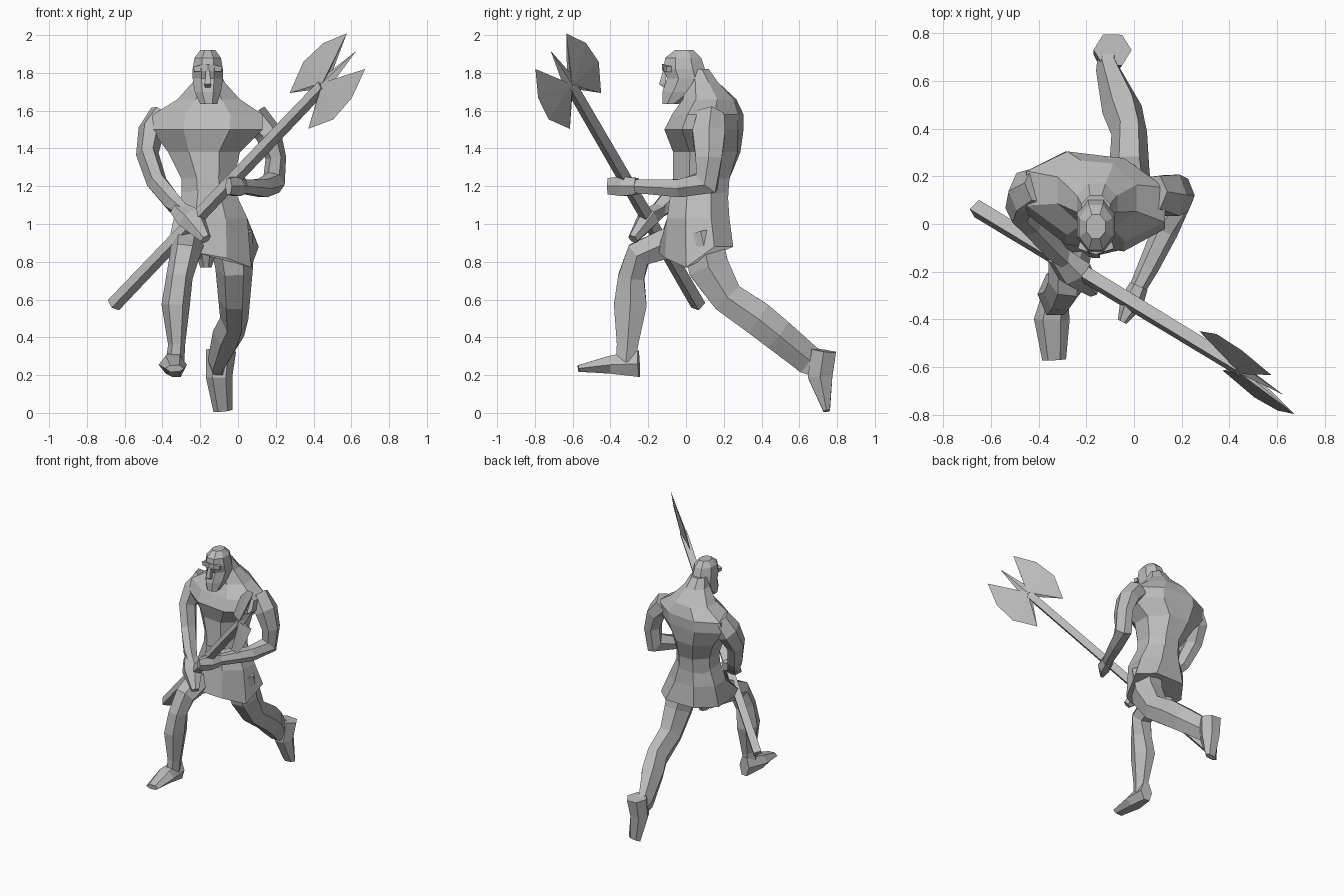
import bpy, bmesh, math
from mathutils import Vector

cube = bpy.data.objects.get("Cube")
if cube:
    bpy.data.objects.remove(cube, do_unlink=True)

# One flat grey for the whole figure
grey = bpy.data.materials.new("plain_grey")
grey.use_nodes = True
COLOUR = (0.5, 0.5, 0.5, 1)
grey.diffuse_color = COLOUR
shader = next(n for n in grey.node_tree.nodes if n.type == "BSDF_PRINCIPLED")
shader.inputs["Base Color"].default_value = COLOUR


def finish(name, bm):
    """Turn a bmesh into a flat shaded object."""
    bmesh.ops.recalc_face_normals(bm, faces=bm.faces[:])
    mesh = bpy.data.meshes.new(name)
    bm.to_mesh(mesh)
    bm.free()
    mesh.materials.append(grey)
    obj = bpy.data.objects.new(name, mesh)
    bpy.context.collection.objects.link(obj)
    return obj


def loft(name, rings):
    """Skin a list of equally long point rings and cap both ends."""
    bm = bmesh.new()
    loops = [[bm.verts.new(p) for p in ring] for ring in rings]
    count = len(loops[0])
    for low, high in zip(loops, loops[1:]):
        for i in range(count):
            j = (i + 1) % count
            bm.faces.new((low[i], low[j], high[j], high[i]))
    bm.faces.new(loops[0])
    bm.faces.new(loops[-1])
    return finish(name, bm)


def octagon(z, left, right, front, back, shear=0.0):
    """Horizontal eight sided ring that touches the given bounds."""
    cx, cy = (left + right) / 2, (front + back) / 2
    grow = 1 / math.cos(math.pi / 8)
    ring = []
    for k in range(8):
        a = (k + 0.5) * math.pi / 4
        dx = math.cos(a) * grow * (right - left) / 2
        dy = math.sin(a) * grow * (back - front) / 2
        ring.append((cx + dx, cy + dy - shear * dx, z))
    return ring


def limb(name, stations, sides=6, reference=Vector((1, 0, 0))):
    """Tube through stations (x, y, z, side radius, depth radius)."""
    centres = [Vector(s[:3]) for s in stations]
    rings = []
    for i, (x, y, z, wide, deep) in enumerate(stations):
        ahead = centres[min(i + 1, len(centres) - 1)]
        behind = centres[max(i - 1, 0)]
        along = (ahead - behind).normalized()
        side = (reference - along * reference.dot(along)).normalized()
        other = along.cross(side)
        angles = [(k + 0.5 * (sides == 4)) * math.tau / sides for k in range(sides)]
        rings.append([centres[i] + side * wide * math.cos(a) + other * deep * math.sin(a)
                      for a in angles])
    return loft(name, rings)


# Torso, from waist to neck, turned slightly at the shoulders
loft("torso", [
    octagon(1.1, -.3, -.01, -.08, .22),
    octagon(1.24, -.3, -.02, -.07, .23),
    octagon(1.38, -.37, .01, -.06, .28, .1),
    octagon(1.5, -.46, .13, -.1, .29, .12),
    octagon(1.58, -.45, .13, -.06, .29, .12),
    octagon(1.66, -.32, .01, -.01, .26, .1),
    octagon(1.75, -.24, -.07, 0, .17),
    octagon(1.82, -.22, -.1, 0, .12),
])

# Skirt with an uneven hem, pushed forward by the raised thigh
hem = [(.11, .15, .88), (0, .25, .88), (-.24, .25, .88), (-.35, .1, .86),
       (-.37, -.15, .89), (-.23, -.15, .85), (-.06, -.11, .82), (.07, 0, .77)]
loft("skirt", [hem, octagon(1.03, -.34, .05, -.1, .23), octagon(1.18, -.29, -.02, -.08, .22)])
loft("loincloth", [octagon(.77, -.2, -.14, -.02, .06), octagon(.9, -.24, -.1, -.08, .12)])

# Head with beard, brow and nose
loft("head", [
    octagon(1.635, -.2, -.11, -.125, -.04),
    octagon(1.7, -.23, -.09, -.125, .07),
    octagon(1.77, -.24, -.08, -.1, .11),
    octagon(1.82, -.24, -.08, -.12, .1),
    octagon(1.88, -.23, -.09, -.11, .08),
    octagon(1.92, -.2, -.12, -.06, .04),
])
limb("brow", [(-.23, -.09, 1.82, .02, .02), (-.16, -.11, 1.83, .025, .025),
              (-.09, -.09, 1.82, .02, .02)], 4, Vector((0, 0, 1)))
limb("nose", [(-.16, -.11, 1.82, .012, .012), (-.16, -.125, 1.74, .025, .025),
              (-.16, -.11, 1.725, .02, .01)], 4)

# Front leg, bent at the knee
limb("right_leg", [
    (-.22, .05, .92, .1, .12), (-.27, -.12, .89, .09, .09), (-.28, -.25, .84, .08, .08),
    (-.31, -.29, .72, .07, .08), (-.33, -.295, .57, .075, .1),
    (-.325, -.31, .36, .045, .065), (-.335, -.32, .25, .05, .06)])
limb("right_foot", [
    (-.325, -.25, .26, .045, .08), (-.345, -.4, .255, .075, .055), (-.335, -.57, .235, .05, .02)])

# Trailing leg, stretched backward
limb("left_leg", [
    (-.04, .08, .95, .12, .12), (-.02, .12, .77, .1, .125), (-.02, .22, .61, .085, .1),
    (-.02, .38, .5, .075, .105), (-.05, .48, .42, .085, .1),
    (-.11, .65, .28, .05, .09), (-.1, .72, .25, .05, .08)])
limb("left_foot", [
    (-.09, .73, .33, .08, .075), (-.1, .71, .19, .07, .075), (-.08, .745, .01, .05, .02)])

# Arms
limb("right_arm", [
    (-.4, .16, 1.58, .07, .08), (-.46, .13, 1.49, .07, .1), (-.48, .07, 1.37, .06, .08),
    (-.43, .01, 1.22, .055, .07), (-.34, -.1, 1.11, .05, .06), (-.28, -.16, 1.06, .035, .04)])
limb("left_arm", [
    (.08, .13, 1.57, .08, .08), (.16, .12, 1.48, .07, .1), (.2, .12, 1.35, .055, .08),
    (.19, .11, 1.22, .06, .08), (.13, -.03, 1.19, .055, .055), (.06, -.18, 1.195, .045, .045),
    (.01, -.28, 1.2, .035, .04)])

# Hands closed round the shaft
limb("right_hand", [(-.32, -.13, 1.08, .05, .04), (-.25, -.2, 1.03, .08, .06),
                    (-.17, -.28, .92, .03, .03)])
limb("left_hand", [(.02, -.26, 1.2, .04, .05), (-.01, -.33, 1.2, .05, .06),
                   (-.05, -.41, 1.2, .02, .05)])

# Axe shaft
butt, neck = Vector((-.66, .065, .57)), Vector((.41, -.585, 1.69))
along = (neck - butt).normalized()
across = Vector((.36, -.61, -.71)).normalized()
across = (across - along * across.dot(along)).normalized()
flat = along.cross(across)
limb("axe_shaft", [(*butt, .04, .04), (*(neck + along * .06), .035, .035)], 4, across)

# Double blade: half outline (along, across) mirrored, with a thick core
half = [(0, .03), (-.137, .135), (.024, .217), (.184, .207), (.337, .134), (.13, .035)]
outline = half + [(.34, 0)] + [(u, -v) for u, v in reversed(half)]
bm = bmesh.new()
rim = [bm.verts.new(neck + along * u + across * v) for u, v in outline]
for sign in (1, -1):
    core = bm.verts.new(neck + along * .08 + flat * .02 * sign)
    for i, vert in enumerate(rim):
        bm.faces.new((vert, rim[(i + 1) % len(rim)], core))
finish("axe_blade", bm)
